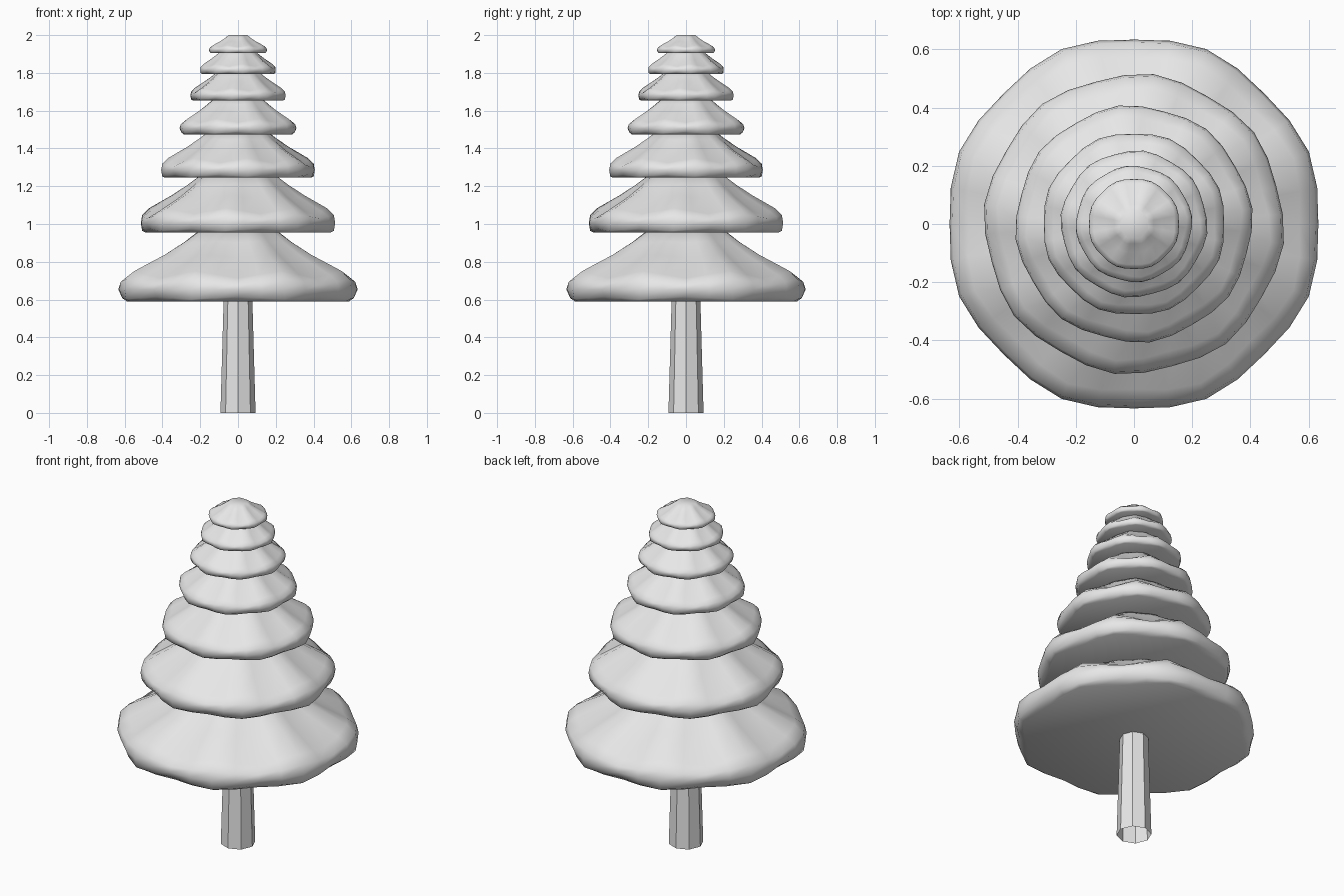
import bpy, bmesh
from math import sin, cos, pi, radians

cube = bpy.data.objects.get("Cube")
if cube:
    bpy.data.objects.remove(cube)

# Single plain grey for the whole tree
grey = bpy.data.materials.new("plain grey")
grey.use_nodes = True
colour = (0.8, 0.8, 0.8, 1)
grey.diffuse_color = colour
grey.node_tree.nodes["Principled BSDF"].inputs["Base Color"].default_value = colour


def loft(name, rings, capped, smooth):
    """Skin a stack of rings, each a list of points running round z."""
    bm = bmesh.new()
    loops = [[bm.verts.new(p) for p in ring] for ring in rings]
    for low, high in zip(loops, loops[1:]):
        n = len(low)
        for i in range(n):
            j = (i + 1) % n
            bm.faces.new((low[i], low[j], high[j], high[i]))
    if capped:
        bm.faces.new(list(reversed(loops[0])))
        bm.faces.new(loops[-1])
    mesh = bpy.data.meshes.new(name)
    bm.to_mesh(mesh)
    bm.free()
    mesh.materials.append(grey)
    obj = bpy.data.objects.new(name, mesh)
    bpy.context.collection.objects.link(obj)
    if smooth:
        bpy.ops.object.select_all(action="DESELECT")
        obj.select_set(True)
        bpy.context.view_layer.objects.active = obj
        bpy.ops.object.shade_smooth_by_angle(angle=radians(50))
    return obj


def circle(radius, z, sides):
    return [(radius * cos(2 * pi * i / sides), radius * sin(2 * pi * i / sides), z)
            for i in range(sides)]


# Trunk: open, tapered, eight flat sides
loft("trunk", [circle(0.093, 0, 8), circle(0.076, 0.6, 8)], False, False)


def tier(name, base, top, radius, neck, turn):
    """Soft eight-cornered skirt: the rim is fatter and wider at its corners."""
    height = top - base
    k = neck / radius
    # radius, radius wave, height, height wave (all relative)
    profile = [
        (0.93, 0.030, 0.00, 0.00),
        (0.97, 0.024, 0.05, -0.02),
        (0.995, 0.013, 0.17, 0.00),
        (0.98, 0.013, 0.28, 0.03),
        (0.90, 0.020, 0.38, 0.05),
        (k + (1 - k) * 0.45, 0.020, 0.63, 0.03),
        (k + (1 - k) * 0.18, 0.015, 0.84, 0.01),
        (k, 0.010, 1.00, 0.00),
    ]
    rings = []
    for r, r_wave, h, h_wave in profile:
        ring = []
        for i in range(32):
            a = 2 * pi * i / 32
            w = cos(8 * a)
            rr = radius * (r + r_wave * w)
            a += radians(turn)
            ring.append((rr * cos(a), rr * sin(a), base + height * (h + h_wave * w)))
        rings.append(ring)
    loft(name, rings, True, True)


# Foliage tiers, bottom to top, each turned a little further
bases = [0.59, 0.955, 1.245, 1.475, 1.655, 1.795, 1.905, 2.0]
radii = [0.645, 0.515, 0.407, 0.315, 0.252, 0.2, 0.157]
necks = [0.21, 0.2, 0.16, 0.13, 0.11, 0.09, 0.05]
for i, (radius, neck) in enumerate(zip(radii, necks)):
    overlap = 0.01 if i < len(radii) - 1 else 0
    tier(f"foliage_tier_{i + 1}", bases[i], bases[i + 1] + overlap,
         radius, neck, 22.5 + 15 * i)
